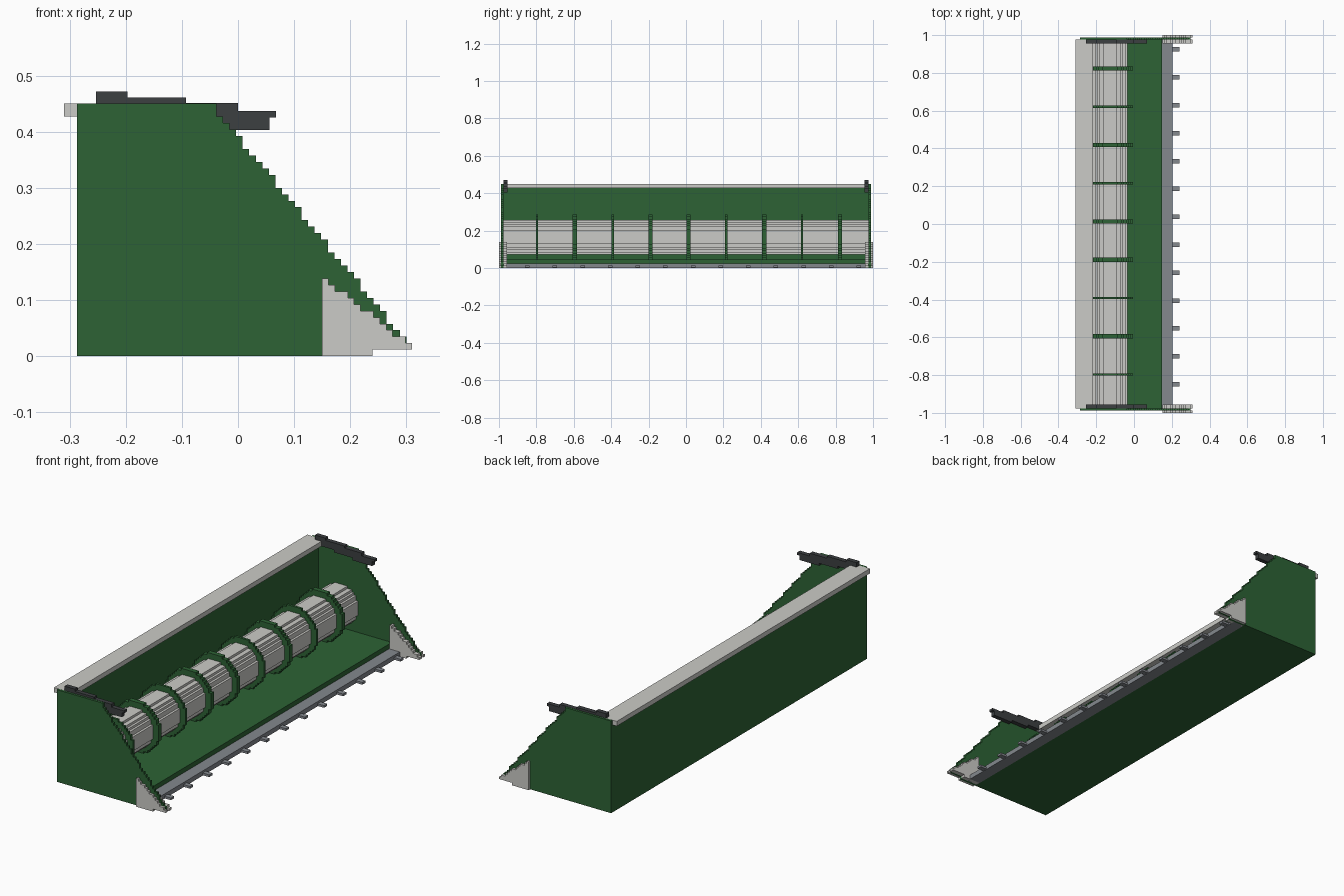
import bpy, bmesh, math

if "Cube" in bpy.data.objects:
    bpy.data.objects.remove(bpy.data.objects["Cube"])

U = 0.45 / 39          # step size of all the staircase edges


def material(name, rgb):
    m = bpy.data.materials.new(name)
    m.diffuse_color = (*rgb, 1)
    m.use_nodes = True
    m.node_tree.nodes["Principled BSDF"].inputs["Base Color"].default_value = m.diffuse_color
    return m


GREEN = material("green_paint", (0.026, 0.123, 0.035))
PALE = material("pale_grey", (0.60, 0.60, 0.57))
DARK = material("dark_grey", (0.045, 0.050, 0.053))
STEEL = material("steel_grey", (0.23, 0.246, 0.27))


def prism(name, profile, y0, y1, mat):
    """Extrude an (x, z) outline from y0 to y1."""
    bm = bmesh.new()
    face = bm.faces.new([bm.verts.new((x, y0, z)) for x, z in profile])
    ext = bmesh.ops.extrude_face_region(bm, geom=[face])
    bmesh.ops.translate(bm, vec=(0, y1 - y0, 0),
                        verts=[v for v in ext["geom"] if isinstance(v, bmesh.types.BMVert)])
    bmesh.ops.recalc_face_normals(bm, faces=bm.faces)
    me = bpy.data.meshes.new(name)
    bm.to_mesh(me)
    bm.free()
    me.materials.append(mat)
    ob = bpy.data.objects.new(name, me)
    bpy.context.collection.objects.link(ob)
    return ob


def box(name, x0, x1, y0, y1, z0, z1, mat):
    return prism(name, [(x0, z0), (x1, z0), (x1, z1), (x0, z1)], y0, y1, mat)


def stairs(x0, z0, x1, z1, n):
    """Stepped outline following a falling line."""
    pts, last = [], None
    w = (x1 - x0) / n
    for i in range(n):
        z = round((z0 + (z1 - z0) * (i + 0.5) / n) / U) * U
        if z != last:
            if last is not None:
                pts.append((x0 + i * w, last))
            pts.append((x0 + i * w, z))
            last = z
    return pts + [(x1, last)]


def stepped_circle(cx, cz, cells):
    """Outline of a disc made of square cells, given its diameter in cells."""
    r = cells / 2
    top, last = [], None
    for i in range(cells):
        dx = i + 0.5 - r
        h = math.sqrt(r * r - dx * dx)
        h = max(0.5, round(h - r % 1) + r % 1)
        if h != last:
            if last is not None:
                top.append((i - r, last))
            top.append((i - r, h))
            last = h
    top.append((r, last))
    ring = top + [(x, -z) for x, z in reversed(top)]
    return [(cx + x * U, cz + z * U) for x, z in ring]


# Trough: floor, back wall and top rail
box("floor", -0.287, 0.147, -0.977, 0.977, 0, 0.046, GREEN)
box("back_wall", -0.287, -0.25, -0.977, 0.977, 0.046, 0.43, GREEN)
box("top_rail", -0.31, -0.218, -0.977, 0.977, 0.427, 0.4505, PALE)

# Cutter bar with its knives
box("cutter_bar", 0.147, 0.205, -0.977, 0.977, 0, 0.023, STEEL)
for i in range(13):
    y = 0.924 - i * 0.1477
    box("knife", 0.205, 0.24, y - 0.012, y + 0.012, 0.002, 0.013, STEEL)

# Auger drum and its flight rings
CX, CZ = -0.127, 0.165
prism("auger_drum", stepped_circle(CX, CZ, 16), -0.977, 0.977, PALE)
ring = stepped_circle(CX, CZ, 21)
for i in range(9):
    y = 0.823 - i * 0.2025
    half = 0.0115 if i in (0, 2, 4, 5, 7) else 0.006
    prism("auger_flight", ring, y - half, y + half, GREEN)

# Both ends: side panel, skid plates and top arm
panel = [(-0.287, 0), (0.24, 0), (0.24, 0.013), (0.30, 0.013)]
panel += stairs(-0.05, 0.453, 0.30, 0.027, 30)[::-1] + [(-0.287, 0.45)]
skid = [(0.15, 0), (0.24, 0), (0.24, 0.012), (0.31, 0.012)]
skid += stairs(0.15, 0.143, 0.31, 0.017, 14)[::-1]
arm = [(-0.253, 0.472), (-0.197, 0.472), (-0.197, 0.461), (-0.093, 0.461),
       (-0.093, 0.451), (0, 0.451), (0, 0.437), (0.068, 0.437), (0.068, 0.425),
       (0.056, 0.425), (0.056, 0.403), (-0.05, 0.403), (-0.05, 0.415),
       (-0.15, 0.415), (-0.15, 0.427), (-0.253, 0.427)]
for s in (-1, 1):
    prism("side_panel", panel, s * 0.977, s * 0.988, GREEN)
    prism("outer_skid", skid, s * 0.988, s * 1.0, PALE)
    prism("inner_skid", skid, s * 0.956, s * 0.977, PALE)
    prism("top_arm", arm, s * 0.955, s * 0.977, DARK)
